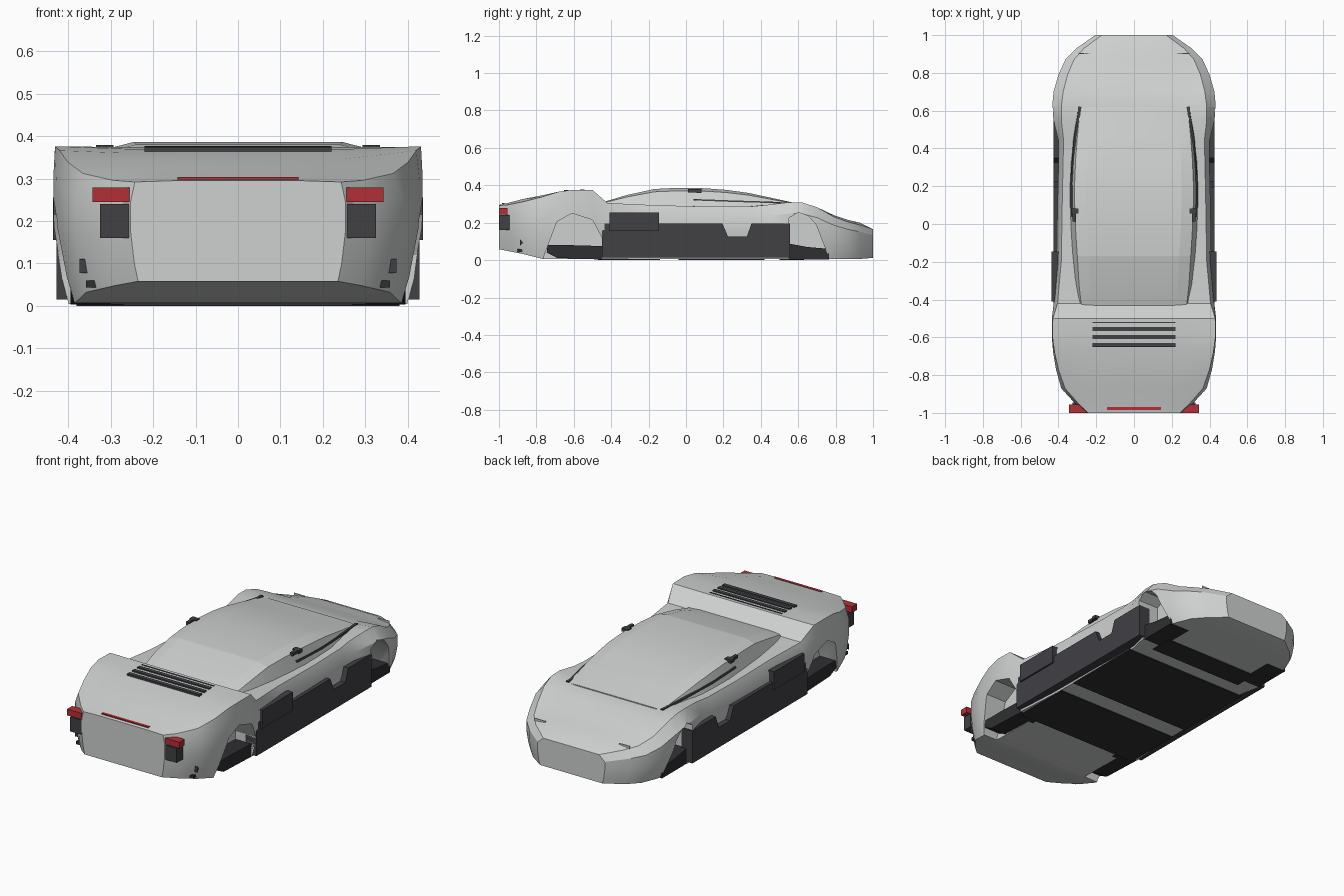
import bpy, bmesh


def material(name, r, g, b):
    m = bpy.data.materials.new(name)
    m.diffuse_color = (r, g, b, 1)
    return m


GREY = material("light_grey_paint", 0.62, 0.635, 0.63)
DARK = material("charcoal_trim", 0.052, 0.052, 0.060)
BLACK = material("black_floor", 0.028, 0.028, 0.031)
RED = material("red_lamp", 0.45, 0.03, 0.038)


def finish(name, bm, mat, angle=None):
    bmesh.ops.recalc_face_normals(bm, faces=bm.faces)
    me = bpy.data.meshes.new(name)
    bm.to_mesh(me)
    bm.free()
    ob = bpy.data.objects.new(name, me)
    bpy.context.collection.objects.link(ob)
    me.materials.append(mat)
    if angle:
        smooth(ob, angle)
    return ob


def select(ob):
    bpy.ops.object.select_all(action='DESELECT')
    ob.select_set(True)
    bpy.context.view_layer.objects.active = ob


def smooth(ob, angle):
    select(ob)
    bpy.ops.object.shade_smooth_by_angle(angle=angle)


def skin(bm, rings):
    """Bridge closed rings of points and cap both ends."""
    rings = [[bm.verts.new(p) for p in ring] for ring in rings]
    n = len(rings[0])
    for a, b in zip(rings, rings[1:]):
        for i in range(n):
            j = (i + 1) % n
            bm.faces.new((a[i], a[j], b[j], b[i]))
    bm.faces.new(rings[0])
    bm.faces.new(rings[-1])


def loft(name, stations, mat, angle):
    """Skin mirrored half sections; each station is (y, [(x, z) top to bottom])."""
    bm = bmesh.new()
    skin(bm, [[(x, y, z) for x, z in half + [(-x, z) for x, z in reversed(half)]]
              for y, half in stations])
    return finish(name, bm, mat, angle)


def prism(name, profile, x0, x1, mat, both=True):
    """Extrude a (y, z) profile across x, on both sides when asked."""
    bm = bmesh.new()
    for s in ((1, -1) if both else (1,)):
        skin(bm, [[(s * x, y, z) for y, z in profile] for x in (x0, x1)])
    return finish(name, bm, mat)


def box(name, x0, x1, y0, y1, z0, z1, mat, both=True):
    return prism(name, [(y0, z0), (y1, z0), (y1, z1), (y0, z1)], x0, x1, mat, both)


# Body shell: y, deck z, shoulder half width and z, widest half width, bottom z
shell = [
    (-1.00, .295, .243, .292, .253, .058),
    (-.95, .306, .295, .296, .312, .048),
    (-.87, .327, .365, .312, .385, .032),
    (-.77, .346, .400, .338, .413, .007),
    (-.68, .360, .420, .366, .428, .005),
    (-.60, .370, .431, .376, .435, .005),
    (-.50, .374, .430, .375, .435, .005),
    (-.42, .305, .405, .305, .425, .005),
    (-.20, .295, .385, .295, .410, .005),
    (.10, .288, .380, .286, .405, .005),
    (.35, .290, .375, .287, .399, .005),
    (.44, .293, .372, .296, .400, .005),
    (.55, .296, .385, .309, .426, .005),
    (.62, .292, .385, .308, .433, .005),
    (.70, .272, .375, .283, .426, .005),
    (.79, .240, .352, .232, .400, .005),
    (.87, .214, .318, .203, .364, .005),
    (.93, .200, .265, .188, .305, .006),
    (1.00, .165, .170, .165, .205, .012),
]
stations = []
for y, zc, xs, zs, w, zb in shell:
    h = zs - zb
    stations.append((y, [(xs * .62, zc), (xs, zs), (w, zb + h * .80),
                         (w, zb + h * .5), (w * .965, zb + h * .18), (w * .93, zb)]))
body = loft("body_shell", stations, GREY, .5)

# Wheel arches cut into the body
arches = [
    [(-.765, -.1), (-.76, .02), (-.69, .205), (-.61, .25), (-.50, .215), (-.45, .12), (-.45, -.1)],
    [(.55, -.1), (.55, .225), (.60, .255), (.655, .235), (.695, .19), (.765, .01), (.765, -.1)],
]
for profile in arches:
    cutter = prism("arch_cutter", profile, .30, .6, GREY)
    cutter.hide_render = True
    mod = body.modifiers.new("arch", 'BOOLEAN')
    mod.object = cutter
    mod.operation = 'DIFFERENCE'
    mod.solver = 'EXACT'
    select(body)
    bpy.ops.object.modifier_apply(modifier=mod.name)
    bpy.data.objects.remove(cutter)
smooth(body, .5)

# Cabin: y, roof z, roof edge half width, base half width, base z
cabin = [
    (-.445, .309, .262, .275, .290), (-.42, .317, .280, .296, .285), (-.32, .347, .291, .314, .28),
    (-.17, .380, .300, .328, .28), (-.05, .386, .308, .335, .28), (.10, .384, .314, .340, .28),
    (.22, .375, .314, .340, .28), (.34, .358, .309, .335, .28), (.46, .332, .300, .323, .28),
    (.62, .297, .284, .293, .28),
]
loft("cabin", [(y, [(rw * .8, z), (rw, z - (z - zb) * .15), (bw, zb)])
               for y, z, rw, bw, zb in cabin], GREY, .12)

# Side window trim blades
for s in (1, -1):
    bm = bmesh.new()
    path = [(.333, .04, .322), (.333, .25, .314), (.318, .45, .308), (.292, .62, .296)]
    skin(bm, [[(s * (x + dx), y, z + dz) for dx, dz in
               ((-.014, -.003), (.003, -.003), (0, .005), (-.014, .005))] for x, y, z in path])
    finish("window_trim", bm, DARK)
box("trim_end", .283, .297, .555, .622, .290, .303, DARK)

# Small mirrors on the roof edge
box("mirror", .293, .334, .055, .083, .360, .379, DARK)
box("mirror_stem", .308, .326, .012, .060, .362, .379, DARK)

# Side skirts with a notch, and the side intake boxes
prism("side_skirt", [(-.45, .015), (.555, .015), (.555, .195), (.35, .195), (.325, .125),
                     (.225, .125), (.195, .195), (-.45, .195)], .36, .427, DARK)
box("side_intake", .38, .436, -.41, -.145, .155, .255, DARK)

# Floor plates separated by painted bands, and strakes through the arches
for y0, y1, w in ((-.47, -.14, .38), (-.04, .42, .38), (.50, .63, .29)):
    box("floor_plate", -w, w, y0, y1, 0, .008, BLACK, False)
prism("rear_strake", [(-.745, .04), (-.69, .012), (-.45, .003), (-.45, .075), (-.62, .08),
                      (-.74, .08)], .27, .395, BLACK)
prism("front_strake", [(.55, .003), (.765, .003), (.765, .06), (.65, .07), (.55, .088)],
      .27, .39, BLACK)

# Engine deck vents following the deck slope
for y, half, z in ((-.555, .011, .376), (-.598, .011, .375), (-.640, .011, .373), (-.522, .003, .375)):
    box("deck_vent", -.22, .22, y - half, y + half, z - .03, z + .001, DARK, False)

# Tail lamps, outlets and brake strip
box("tail_lamp", .255, .343, -1.0, -.955, .245, .279, RED)
box("rear_outlet", .257, .325, -.998, -.945, .160, .240, DARK)
box("brake_strip", -.143, .143, -.985, -.970, .290, .304, RED, False)
prism("rear_reflector", [(-.887, .078), (-.887, .110), (-.868, .094)], .355, .373, DARK)
box("diffuser_tip", .315, .358, -.90, -.87, .044, .060, BLACK)

# Headlamp slits on the nose
box("headlamp_slit", .225, .290, .900, .906, .18, .207, GREY)
